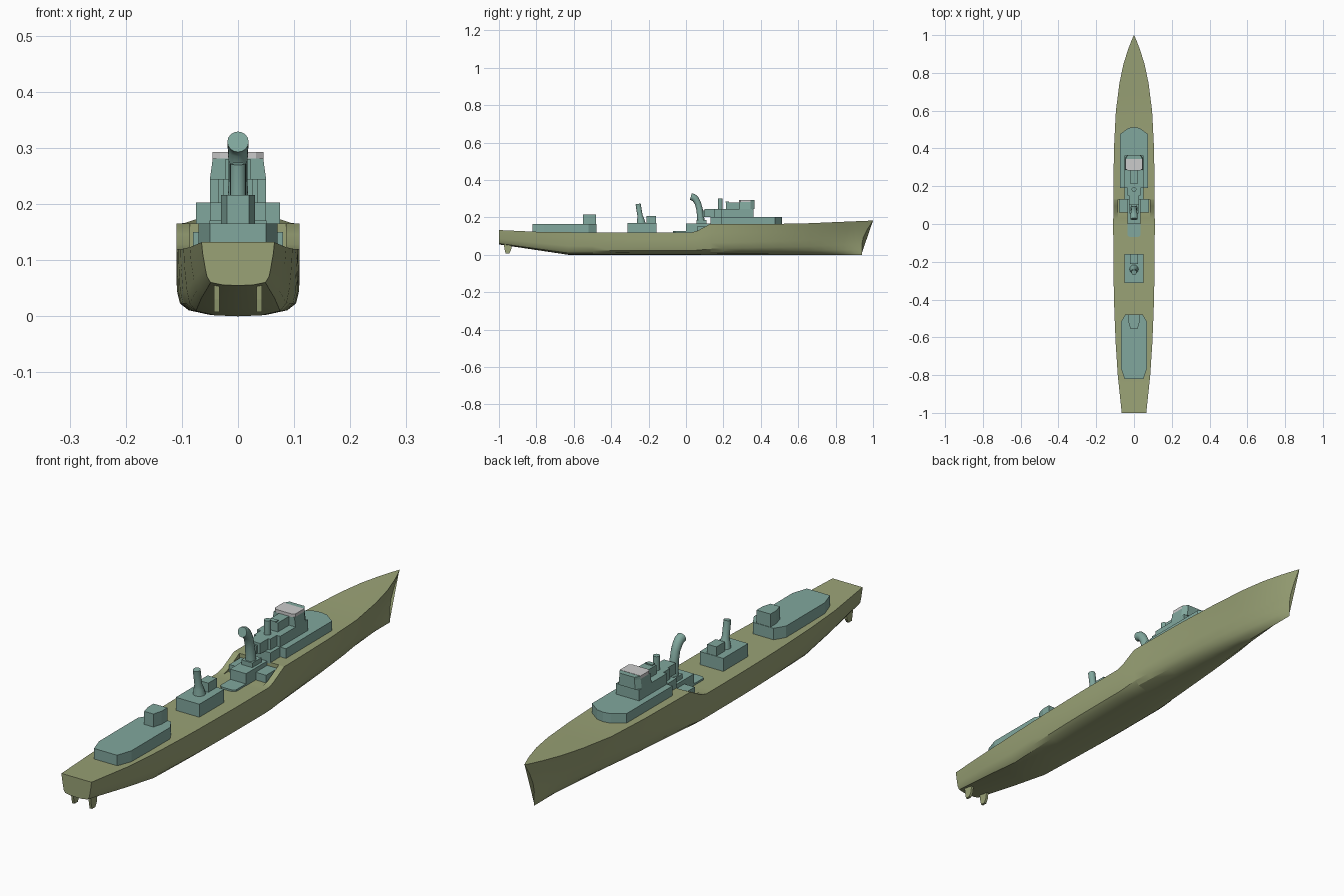
import bpy, bmesh, math
from mathutils import Vector

if "Cube" in bpy.data.objects:
    bpy.data.objects.remove(bpy.data.objects["Cube"])


def material(name, col):
    m = bpy.data.materials.new(name)
    m.diffuse_color = (*col, 1)
    m.use_nodes = True
    m.node_tree.nodes["Principled BSDF"].inputs["Base Color"].default_value = m.diffuse_color
    return m


OLIVE = material("olive", (0.32, 0.36, 0.18))
TEAL = material("teal", (0.22, 0.39, 0.34))


def finish(name, bm, mat=None, smooth=None):
    bmesh.ops.remove_doubles(bm, verts=bm.verts, dist=1e-5)
    bmesh.ops.recalc_face_normals(bm, faces=bm.faces)
    me = bpy.data.meshes.new(name)
    bm.to_mesh(me)
    bm.free()
    ob = bpy.data.objects.new(name, me)
    bpy.context.collection.objects.link(ob)
    if mat:
        me.materials.append(mat)
    if smooth:
        bpy.ops.object.select_all(action='DESELECT')
        bpy.context.view_layer.objects.active = ob
        ob.select_set(True)
        bpy.ops.object.shade_smooth_by_angle(angle=math.radians(smooth))
    return ob


def loft(name, rings, mat=None, smooth=None):
    bm = bmesh.new()
    vs = [[bm.verts.new(p) for p in r] for r in rings]
    n = len(vs[0])
    for a, b in zip(vs, vs[1:]):
        for i in range(n):
            bm.faces.new((a[i], a[(i + 1) % n], b[(i + 1) % n], b[i]))
    bm.faces.new(vs[0])
    bm.faces.new(vs[-1])
    return finish(name, bm, mat, smooth)


def house(name, half, z0, z1, mat=TEAL, taper=1.0):
    """Prism from a right-half plan outline, mirrored over x = 0."""
    plan = list(half) + [(-x, y) for x, y in reversed(half) if x > 0]
    loft(name, [[(x * k, y, z) for x, y in plan] for z, k in ((z0, 1), (z1, taper))], mat)


def block(name, hw, y0, y1, z0, z1, mat=TEAL, taper=1.0):
    house(name, [(hw, y0), (hw, y1)], z0, z1, mat, taper)


def pipe(name, path, n=16):
    """Round tube through (y, z, radius) points in the x = 0 plane."""
    rings = []
    for i, (y, z, r) in enumerate(path):
        a, b = path[max(i - 1, 0)], path[min(i + 1, len(path) - 1)]
        t = Vector((0, b[0] - a[0], b[1] - a[1])).normalized()
        u = Vector((0, t.z, -t.y))
        rings.append([Vector((0, y, z)) + r * (math.cos(q) * Vector((1, 0, 0)) + math.sin(q) * u)
                      for q in (2 * math.pi * k / n for k in range(n))])
    loft(name, rings, TEAL, 35)


def interp(table, y):
    for (a, va), (b, vb) in zip(table, table[1:]):
        if y <= b:
            return va + (vb - va) * (y - a) / (b - a)
    return table[-1][1]


# hull lines: beam, sheer, inner deck and keel along the length
BEAM = [(-1, .065), (-.8, .086), (-.6, .099), (-.4, .106), (-.2, .1095), (0, .11), (.2, .109),
        (.4, .106), (.6, .096), (.75, .077), (.85, .056), (.93, .03), (.97, .014), (1, .001)]
SHEER = [(-1, .132), (-.8, .123), (-.6, .12), (.03, .12), (.06, .128), (.13, .165), (.6, .166), (1, .183)]
INNER = [(-1, .132), (-.8, .123), (-.6, .12), (.13, .12), (.131, .165), (.6, .166), (1, .183)]
KEEL = [(-1, .055), (-.93, .045), (-.63, 0), (1, 0)]
STERN = [(1, 1), (.97, .75), (.9, .4), (.85, .2), (.75, .07), (.4, .01), (0, 0)]
MID = [(1, 1), (1, .7), (.99, .38), (.94, .19), (.8, .09), (.45, .02), (0, 0)]
BOW = [(1, 1), (.78, .75), (.6, .5), (.46, .3), (.34, .15), (.2, .05), (0, 0)]


def stem(z):
    return .94 + .06 * (max(0, z - .06) / .123) ** 1.5


def station(y):
    b, zs, zi, zk = (interp(t, y) for t in (BEAM, SHEER, INNER, KEEL))
    other, w = (STERN, min(1, max(0, (-y - .3) / .6))) if y < 0 else (BOW, min(1, max(0, (y - .1) / .8)))
    half = []
    for (u, v), (p, q) in zip(MID, other):
        x, z = b * (u + (p - u) * w), v + (q - v) * w
        z = zk + (zs - zk) * z
        yy = y if y < .5 else .5 + (y - .5) * (stem(z) - .5) / .5
        half.append((x, yy, z))
    k = .78 * b
    deck = [(-k, y, zs), (-k, y, zi), (k, y, zi), (k, y, zs)]
    return half + [(-x, yy, z) for x, yy, z in reversed(half[:-1])] + deck


ys = [-1, -.93, -.86, -.8, -.72, -.63, -.5, -.4, -.3, -.2, -.1, 0, .03, .06, .095, .13, .131,
      .2, .3, .4, .5, .6, .68, .75, .8, .85, .89, .93, .97, 1]
loft("hull", [station(y) for y in ys], OLIVE, 30)

# twin rudders
for s in (-1, 1):
    side = [(-.975, .065), (-.93, .065), (-.935, .025), (-.945, .008), (-.965, .008), (-.97, .03)]
    loft("rudder", [[(s * .038 + d, y, z) for y, z in side] for d in (-.005, .005)], OLIVE)

# aft deckhouse and its small tower
house("aft_deckhouse", [(.05, -.82), (.07, -.76), (.07, -.52), (.045, -.478)], .118, .165)
house("aft_tower", [(.02, -.552), (.03, -.515), (.03, -.48)], .165, .216)

# middle deckhouse with locker and leaning mast
block("middle_deckhouse", .051, -.312, -.158, .115, .171)
block("middle_locker", .02, -.212, -.16, .171, .207)
pipe("aft_mast", [(-.24, .168, .024), (-.243, .195, .018), (-.246, .21, .014), (-.256, .272, .014)])

# platforms around the funnel at the deck break
house("low_platform", [(.022, -.07), (.034, -.06), (.034, .02)], .115, .127)
block("break_platform", .08, .06, .135, .118, .15)
block("funnel_house", .035, 0, .132, .118, .167)
block("funnel_base", .024, .055, .11, .167, .185)

# curved funnel
pipe("funnel", [(.08, .165, .021), (.078, .2, .019), (.073, .24, .017), (.064, .275, .017),
                (.052, .296, .018), (.04, .307, .019), (.026, .311, .019)])

# forward superstructure
house("lower_superstructure", [(.05, .13), (.05, .19), (.075, .19), (.075, .475), (.045, .497),
                               (.03, .508), (0, .513)], .16, .203)
house("upper_superstructure", [(.026, .1), (.026, .15), (.035, .15), (.035, .19), (.05, .19),
                               (.05, .362)], .203, .245)
block("searchlight_step", .015, .092, .115, .203, .236)
pipe("fore_mast", [(.183, .245, .013), (.183, .3, .013)], 12)
block("bridge_rear", .022, .215, .29, .245, .28)
block("bridge_rear_locker", .014, .212, .23, .28, .284)
house("bridge", [(.05, .285), (.05, .345), (.036, .366)], .245, .281, TEAL, .9)
house("bridge_roof", [(.032, .283), (.045, .292), (.045, .345)], .281, .293, None)
house("bridge_front_roof", [(.045, .345), (.033, .366)], .281, .292)
